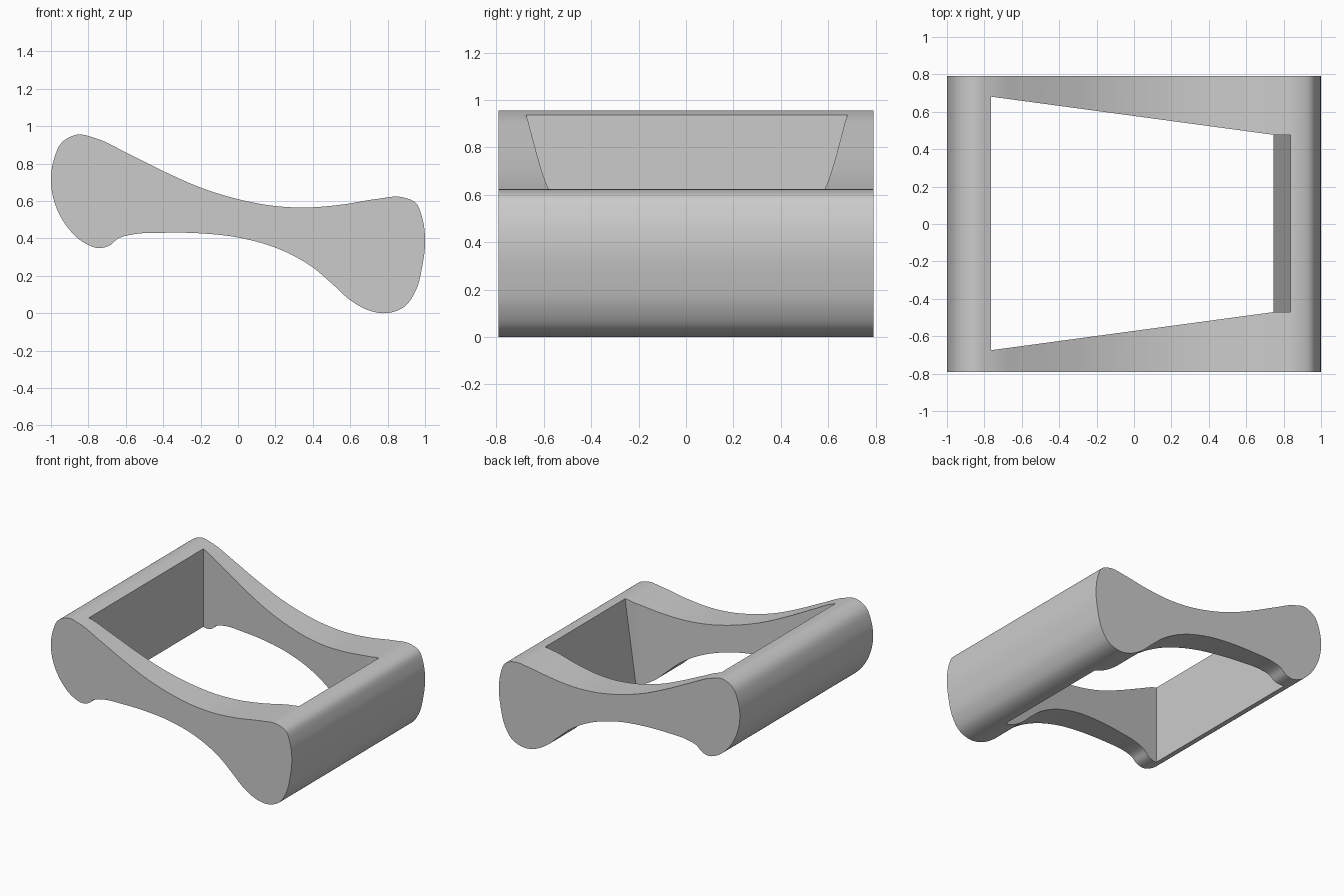
import bpy, bmesh
from mathutils import Vector

cube = bpy.data.objects.get("Cube")
if cube:
    bpy.data.objects.remove(cube)

HALF_DEPTH = 0.79
STEPS = 6

# Side silhouette, clockwise from the far end of the high side
PROFILE = [
    (-1, .70), (-.985, .82), (-.94, .915), (-.86, .955), (-.76, .935), (-.6, .86),
    (-.4, .76), (-.2, .672), (0, .61), (.2, .573), (.36, .565), (.55, .58),
    (.75, .612), (.87, .622), (.95, .59), (.985, .51), (1, .39), (.985, .25),
    (.95, .12), (.89, .035), (.79, 0), (.7, .015), (.6, .07), (.5, .16),
    (.4, .245), (.25, .33), (0, .405), (-.2, .427), (-.4, .43), (-.57, .42),
    (-.64, .40), (-.69, .36), (-.74, .348), (-.82, .375), (-.9, .445), (-.965, .55),
]


def smooth_loop(points, steps):
    """Closed Hermite curve through the points, with chord-scaled tangents."""
    pts = [Vector(p) for p in points]
    n = len(pts)
    tangents = []
    for i, p in enumerate(pts):
        a, b = p - pts[i - 1], pts[(i + 1) % n] - p
        la, lb = a.length, b.length
        tangents.append((a * lb / la + b * la / lb) / (la + lb))
    out = []
    for i, p in enumerate(pts):
        j = (i + 1) % n
        q = pts[j]
        chord = (q - p).length
        for s in range(steps):
            t = s / steps
            h = t * t * (3 - 2 * t)
            out.append(p * (1 - h) + q * h
                       + tangents[i] * chord * t * (1 - t) ** 2
                       - tangents[j] * chord * t * t * (1 - t))
    return out


def prism(bm, ring, offset):
    """Extrude a ring of 3D points by the offset into a closed solid."""
    face = bm.faces.new([bm.verts.new(p) for p in ring])
    geom = bmesh.ops.extrude_face_region(bm, geom=[face], use_keep_orig=True)["geom"]
    verts = [g for g in geom if isinstance(g, bmesh.types.BMVert)]
    bmesh.ops.translate(bm, verts=verts, vec=offset)
    bmesh.ops.recalc_face_normals(bm, faces=bm.faces)


def add_object(name, bm):
    mesh = bpy.data.meshes.new(name)
    bm.to_mesh(mesh)
    bm.free()
    obj = bpy.data.objects.new(name, mesh)
    bpy.context.collection.objects.link(obj)
    return obj


# Curved frame body
bm = bmesh.new()
prism(bm, [(p.x, -HALF_DEPTH, p.y) for p in smooth_loop(PROFILE, STEPS)],
      (0, 2 * HALF_DEPTH, 0))
frame = add_object("curved_frame", bm)

# Tapered opening with one leaning end wall
bm = bmesh.new()
half = [(-.765, .678), (.745, .474), (1.1, .474)]
plan = half + [(x, -y) for x, y in reversed(half)]
prism(bm, [(x, y + .003, -.2) for x, y in plan], (0, 0, 1.5))
bmesh.ops.recalc_face_normals(bm, faces=bm.faces)
low, high = Vector((.745, 0, 0)), Vector((.835, 0, .62))
slope = high - low
cut = bmesh.ops.bisect_plane(bm, geom=bm.verts[:] + bm.edges[:] + bm.faces[:],
                             plane_co=low, plane_no=(slope.z, 0, -slope.x),
                             clear_outer=True)["geom_cut"]
bmesh.ops.holes_fill(bm, edges=[g for g in cut if isinstance(g, bmesh.types.BMEdge)])
bmesh.ops.recalc_face_normals(bm, faces=bm.faces)
cutter = add_object("opening_cutter", bm)
cutter.hide_render = True

# Cut the opening and apply it
bpy.ops.object.select_all(action='DESELECT')
bpy.context.view_layer.objects.active = frame
frame.select_set(True)
mod = frame.modifiers.new("opening", 'BOOLEAN')
mod.object = cutter
mod.operation = 'DIFFERENCE'
mod.solver = 'EXACT'
bpy.ops.object.modifier_apply(modifier=mod.name)
bpy.data.objects.remove(cutter)

# Plain grey finish
grey = bpy.data.materials.new("light_grey")
grey.use_nodes = True
colour = (.6, .6, .6, 1)
grey.diffuse_color = colour
grey.node_tree.nodes["Principled BSDF"].inputs["Base Color"].default_value = colour
frame.data.materials.clear()
frame.data.materials.append(grey)
bpy.ops.object.shade_smooth_by_angle()
